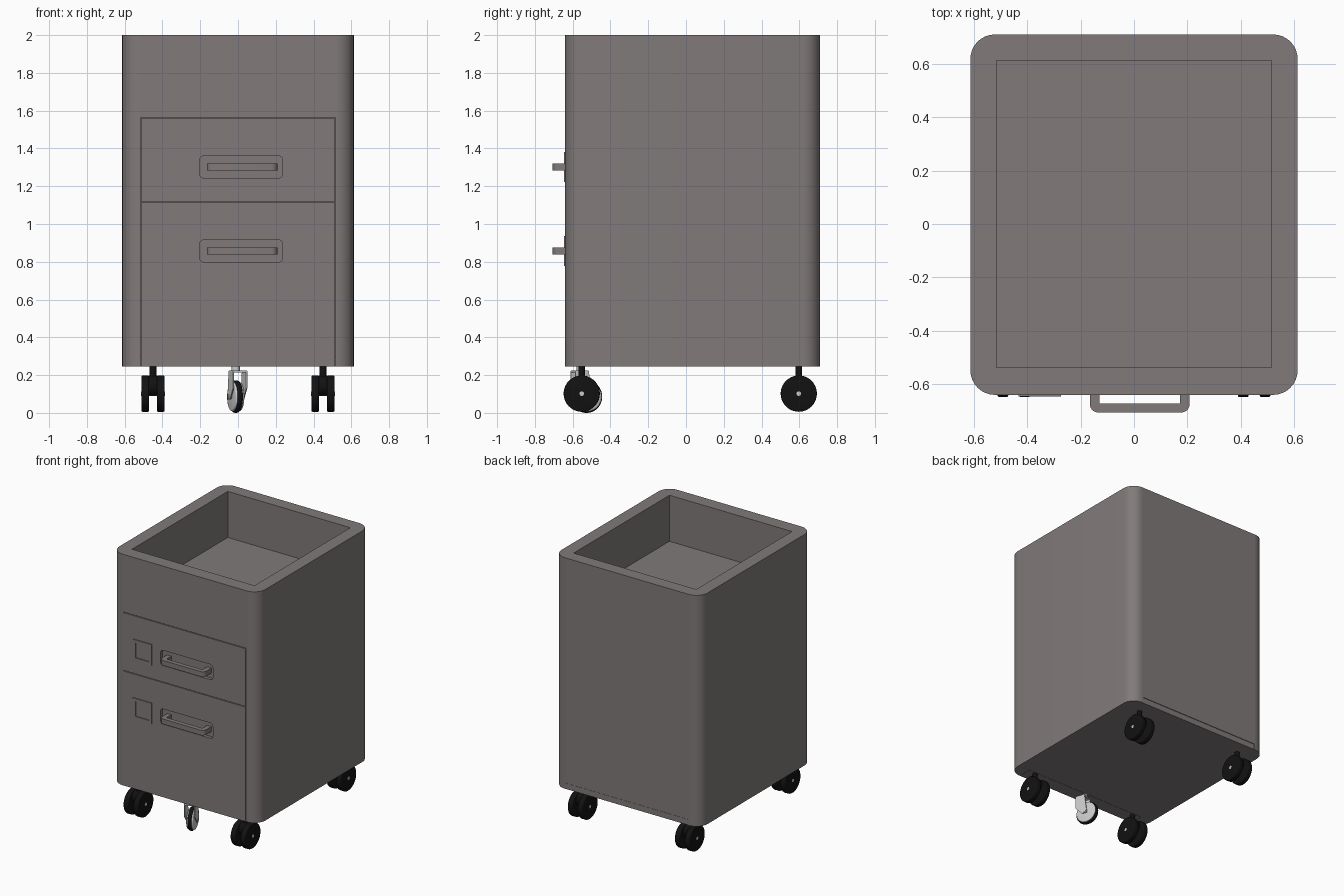
import bpy, bmesh, math
from mathutils import Vector, Matrix

if "Cube" in bpy.data.objects:
    bpy.data.objects.remove(bpy.data.objects["Cube"])


def material(name, rgb):
    m = bpy.data.materials.new(name)
    m.diffuse_color = (*rgb, 1)
    m.use_nodes = True
    m.node_tree.nodes["Principled BSDF"].inputs["Base Color"].default_value = m.diffuse_color
    return m


BODY = material("body_paint", (0.22, 0.195, 0.195))
BLACK = material("black_plastic", (0.006, 0.006, 0.006))
STEEL = material("light_steel", (0.6, 0.6, 0.6))


def finish(name, bm, mat, smooth=True):
    bmesh.ops.recalc_face_normals(bm, faces=bm.faces[:])
    me = bpy.data.meshes.new(name)
    bm.to_mesh(me)
    bm.free()
    ob = bpy.data.objects.new(name, me)
    bpy.context.collection.objects.link(ob)
    me.materials.append(mat)
    if smooth:
        bpy.ops.object.select_all(action='DESELECT')
        ob.select_set(True)
        bpy.context.view_layer.objects.active = ob
        bpy.ops.object.shade_smooth_by_angle(angle=math.radians(35))
    return ob


def box(name, x0, x1, y0, y1, z0, z1, mat=BODY):
    bm = bmesh.new()
    bmesh.ops.create_cube(bm, size=1)
    for v in bm.verts:
        v.co = ((x0 + x1) / 2 + v.co.x * (x1 - x0),
                (y0 + y1) / 2 + v.co.y * (y1 - y0),
                (z0 + z1) / 2 + v.co.z * (z1 - z0))
    return finish(name, bm, mat, False)


def prism(name, pts, extrude, mat=BODY):
    bm = bmesh.new()
    f = bm.faces.new([bm.verts.new(p) for p in pts])
    r = bmesh.ops.extrude_face_region(bm, geom=[f])
    bmesh.ops.translate(bm, vec=Vector(extrude),
                        verts=[g for g in r['geom'] if isinstance(g, bmesh.types.BMVert)])
    return finish(name, bm, mat)


def arc(cx, cy, r, a0, a1, n=8):
    return [(cx + r * math.cos(math.radians(a0 + (a1 - a0) * i / n)),
             cy + r * math.sin(math.radians(a0 + (a1 - a0) * i / n))) for i in range(n + 1)]


def round_rect(x0, x1, z0, z1, r):
    return (arc(x1 - r, z1 - r, r, 0, 90, 6) + arc(x0 + r, z1 - r, r, 90, 180, 6)
            + arc(x0 + r, z0 + r, r, 180, 270, 6) + arc(x1 - r, z0 + r, r, 270, 360, 6))


def cyl(name, c, r, depth, mat, axis='X', turn=0, bevel=0.0):
    bm = bmesh.new()
    bmesh.ops.create_cone(bm, cap_ends=True, segments=40, radius1=r, radius2=r, depth=depth)
    if bevel:
        rim = [e for e in bm.edges if abs(e.verts[0].co.z - e.verts[1].co.z) < 1e-6]
        bmesh.ops.bevel(bm, geom=rim, offset=bevel, segments=3, affect='EDGES', profile=0.5)
    m = Matrix.Translation(c) @ Matrix.Rotation(turn, 4, 'Z')
    if axis == 'X':
        m = m @ Matrix.Rotation(math.pi / 2, 4, 'Y')
    bm.transform(m)
    return finish(name, bm, mat)


# cabinet shell: rounded sides, back, bottom, tray
XI, XO, YF, YB, ZB = 0.515, 0.613, -0.64, 0.71, 0.245
R = 0.092
for s, side in ((1, "right"), (-1, "left")):
    outline = ([(XI, YF)] + arc(XO - R, YF + R, R, -90, 0) + arc(XO - R, YB - R, R, 0, 90) + [(XI, YB)])
    prism(side + "_side", [(s * x, y, ZB) for x, y in outline], (0, 0, 2 - ZB))
box("back_panel", -XI, XI, 0.613, YB, 0.29, 2)
box("bottom_panel", -XI, XI, -0.535, YB - 0.002, ZB, 0.288)
box("tray_floor", -XI, XI, -0.537, 0.615, 1.57, 1.65)
box("tray_front", -XI, XI, YF, -0.537, 1.563, 2)

# drawer fronts with handle recess, pull and label frame
for name, z0, z1, zc in (("upper", 1.12, 1.558, 1.302), ("lower", ZB, 1.115, 0.857)):
    front = box(name + "_drawer_front", -XI + 0.002, XI - 0.002, YF, -0.537, z0, z1)
    rr = round_rect(-0.202, 0.236, zc - 0.058, zc + 0.058, 0.02)
    cutter = prism(name + "_recess_cutter", [(x, YF - 0.05, z) for x, z in rr], (0, 0.075, 0))
    cutter.hide_render = True
    cutter.hide_viewport = True
    cut = front.modifiers.new("recess", 'BOOLEAN')
    cut.object = cutter
    cut.solver = 'EXACT'

    hx0, hx1, yo, yi, ye = -0.165, 0.208, -0.706, -0.672, -0.61
    pull = ([(hx0, ye)] + arc(hx0 + 0.03, yo + 0.03, 0.03, 180, 270, 5)
            + arc(hx1 - 0.03, yo + 0.03, 0.03, 270, 360, 5)
            + [(hx1, ye), (hx1 - 0.036, ye), (hx1 - 0.036, yi), (hx0 + 0.036, yi), (hx0 + 0.036, ye)])
    prism(name + "_pull", [(x, y, zc - 0.019) for x, y in pull], (0, 0, 0.038))

    bm = bmesh.new()
    rings = []
    for d, y in ((0, YF + 0.003), (0, YF - 0.007), (0.022, YF - 0.007), (0.022, YF + 0.003)):
        x0, x1, a, b = -0.432 + d, -0.274 - d, zc - 0.079 + d, zc + 0.079 - d
        rings.append([bm.verts.new(p) for p in ((x0, y, a), (x1, y, a), (x1, y, b), (x0, y, b))])
    for i in range(4):
        p, q = rings[i], rings[(i + 1) % 4]
        for j in range(4):
            k = (j + 1) % 4
            bm.faces.new((p[j], p[k], q[k], q[j]))
    finish(name + "_label_frame", bm, BODY, False)

# four twin-wheel casters
for sx, side in ((1, "right"), (-1, "left")):
    for y, end in ((-0.552, "front"), (0.597, "rear")):
        n, x = f"{end}_{side}_caster", sx * 0.45
        for d in (-1, 1):
            cyl(n + "_wheel", (x + d * 0.041, y, 0.102), 0.096, 0.04, BLACK, bevel=0.006)
        cyl(n + "_hood", (x, y, 0.145), 0.053, 0.046, BLACK, bevel=0.006)
        cyl(n + "_axle", (x, y, 0.102), 0.012, 0.126, STEEL)
        cyl(n + "_stem", (x, y, 0.215), 0.018, 0.07, BLACK, 'Z', bevel=0.005)

# central anti-tip caster, slightly swivelled
turn = math.radians(18)
wc = Vector((-0.012, -0.527, 0.086))
side_dir = Vector((math.cos(turn), math.sin(turn), 0))
cyl("centre_tyre", wc, 0.086, 0.03, BLACK, turn=turn, bevel=0.01)
for d in (-1, 1):
    cyl("centre_wheel_disc", wc + side_dir * d * 0.014, 0.078, 0.022, STEEL, turn=turn, bevel=0.008)
    plate = [(-0.075, 0.13), (-0.02, 0.07), (0.02, 0.07), (0.0, 0.222), (-0.075, 0.222)]
    base = wc + side_dir * d * 0.034
    along = Vector((-side_dir.y, side_dir.x, 0))
    prism("centre_fork_plate", [base + along * a + Vector((0, 0, z - wc.z)) for a, z in plate],
          side_dir * d * 0.006, STEEL)
crown = [wc + along * a + side_dir * b + Vector((0, 0, 0.214 - wc.z))
         for a, b in ((-0.075, -0.038), (0, -0.038), (0, 0.038), (-0.075, 0.038))]
prism("centre_fork_crown", crown, (0, 0, 0.01), STEEL)
cyl("centre_axle", wc, 0.012, 0.086, STEEL, turn=turn)
cyl("centre_stem", (-0.012, -0.557, 0.23), 0.022, 0.034, STEEL, 'Z')
